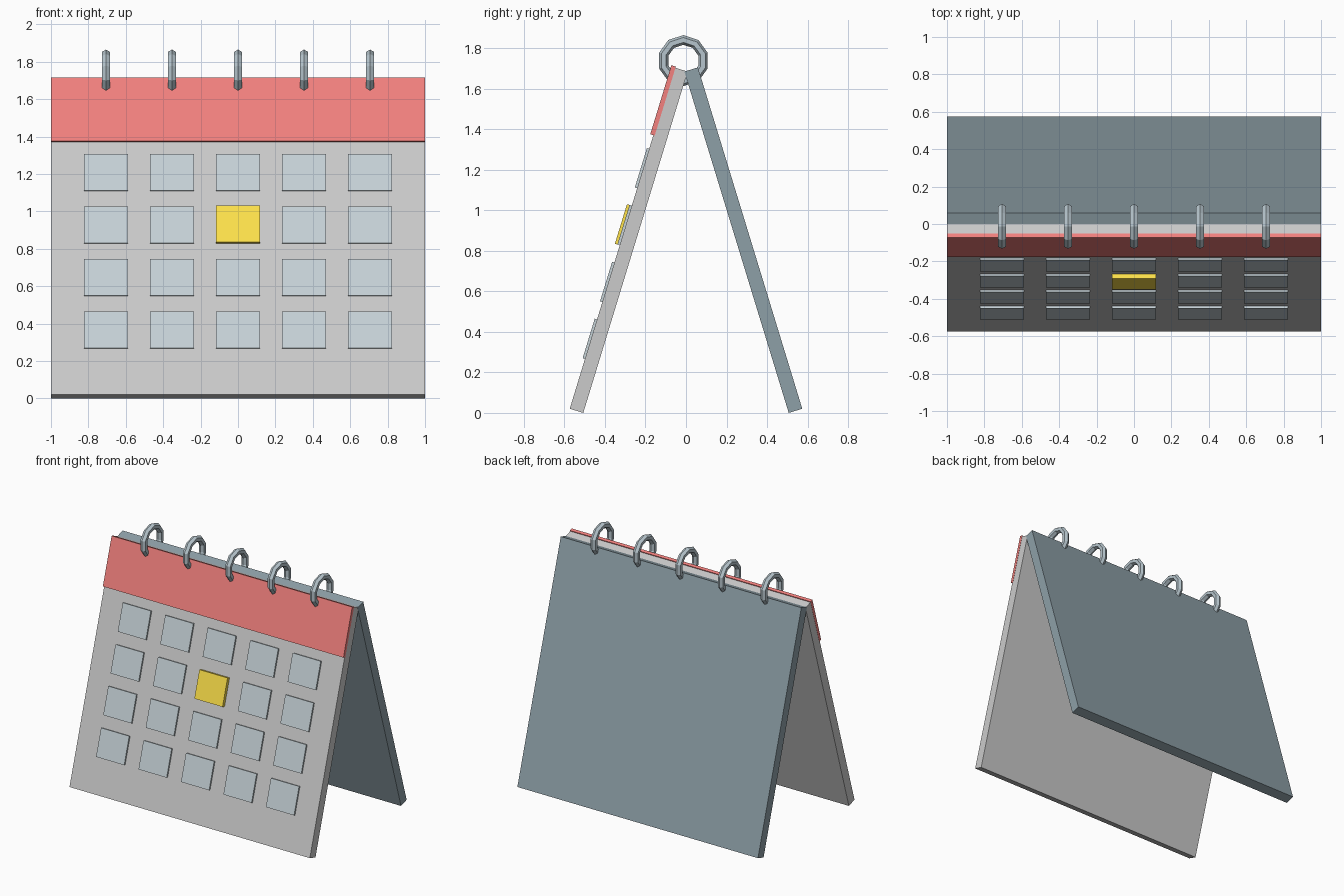
import bpy, math
from mathutils import Matrix, Vector

if "Cube" in bpy.data.objects:
    bpy.data.objects.remove(bpy.data.objects["Cube"])

TILT = math.radians(17)
LENGTH, THICK = 1.762, 0.07
FOOT_Y, FOOT_Z = 0.574, THICK * math.sin(TILT)

# Leaning frames: local z runs up the panel, local y runs through its thickness
front = Matrix.Translation((0, -FOOT_Y, FOOT_Z)) @ Matrix.Rotation(-TILT, 4, 'X')
back = Matrix.Translation((0, FOOT_Y, FOOT_Z)) @ Matrix.Rotation(TILT, 4, 'X')


def material(name, rgb):
    m = bpy.data.materials.new(name)
    m.diffuse_color = (*rgb, 1)
    m.use_nodes = True
    m.node_tree.nodes["Principled BSDF"].inputs["Base Color"].default_value = m.diffuse_color
    return m


red = material("red", (0.90, 0.22, 0.21))
yellow = material("yellow", (1.0, 0.76, 0.07))
slate = material("slate", (0.27, 0.35, 0.39))
pale_blue = material("pale_blue", (0.565, 0.643, 0.682))
steel = material("steel", (0.47, 0.56, 0.61))


def box(name, frame, x, y, z, mat=None):
    """Box spanning the given (min, max) ranges in a leaning frame."""
    ranges = (x, y, z)
    centre = Vector([(a + b) / 2 for a, b in ranges])
    size = [b - a for a, b in ranges]
    bpy.ops.mesh.primitive_cube_add(size=1)
    ob = bpy.context.object
    ob.name = name
    ob.data.transform(Matrix.Translation(centre) @ Matrix.Diagonal((*size, 1)))
    ob.matrix_world = frame
    if mat:
        ob.data.materials.append(mat)
    return ob


# Front page and back support, crossing slightly at the top
box("front_panel", front, (-0.999, 0.999), (0, THICK), (0, LENGTH))
box("back_panel", back, (-1, 1), (-THICK, 0), (0, LENGTH), slate)

# Header band
box("header_band", front, (-1, 1), (-0.016, 0.007), (1.412, 1.768), red)

# Day tiles and binding rings share the same five columns
PITCH_X, PITCH_U = 0.353, 0.2936
HALF_W, HALF_H = 0.117, 0.102
for col in range(5):
    x = (col - 2) * PITCH_X
    for row in range(4):
        u = 1.24 - row * PITCH_U
        marked = (row, col) == (1, 2)
        box("marked_day" if marked else f"day_tile_{row}_{col}", front,
            (x - HALF_W, x + HALF_W), (-0.025 if marked else -0.012, 0.006),
            (u - HALF_H, u + HALF_H), yellow if marked else pale_blue)

    # Low-poly binding ring
    bpy.ops.mesh.primitive_torus_add(
        major_segments=10, minor_segments=6, major_radius=0.102,
        minor_radius=0.024, location=(x, -0.013, 1.739),
        rotation=(0, math.pi / 2, 0))
    ring = bpy.context.object
    ring.name = f"binding_ring_{col}"
    ring.data.materials.append(steel)
